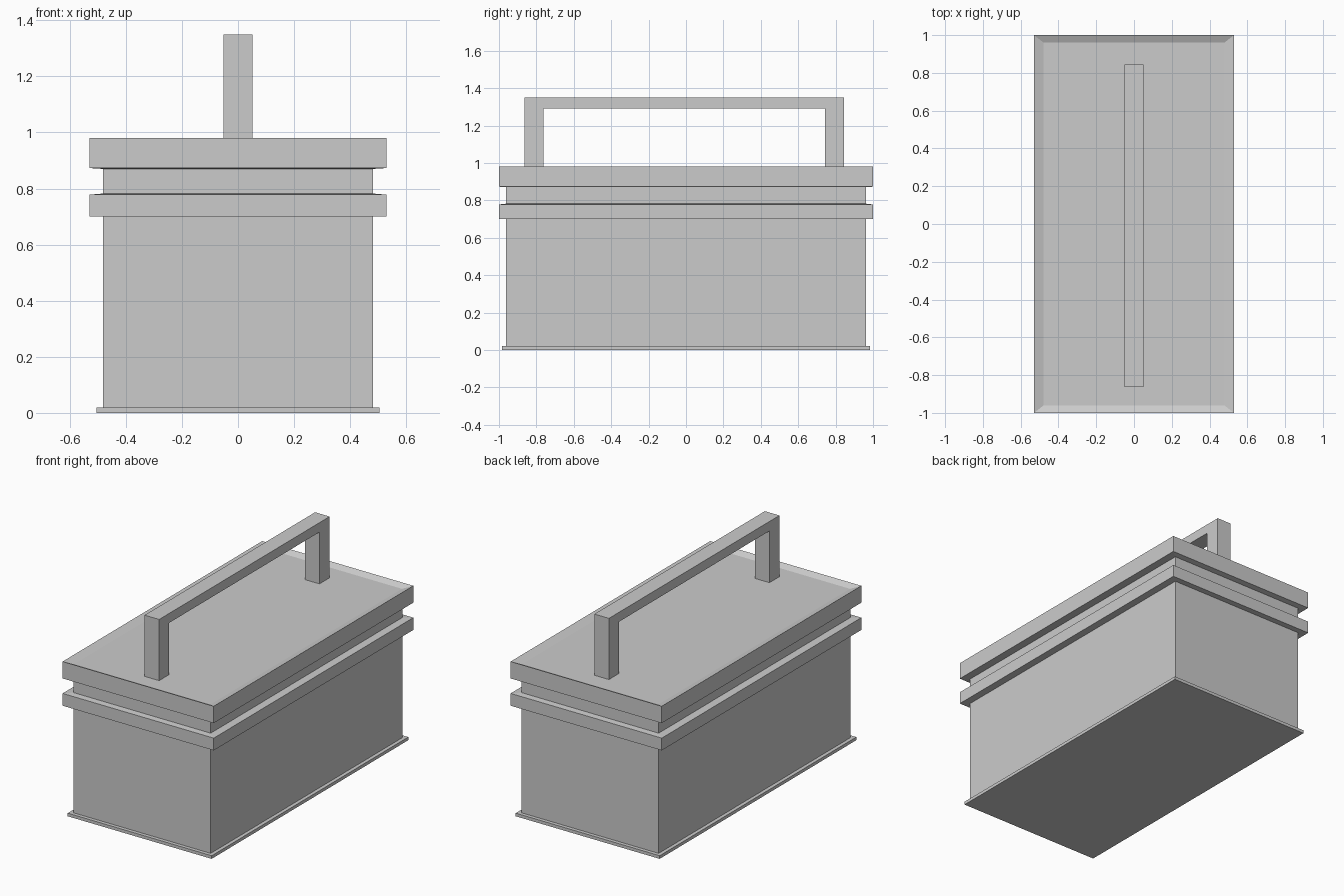
import bpy

if "Cube" in bpy.data.objects:
    bpy.data.objects.remove(bpy.data.objects["Cube"])


def make_object(name, verts, faces):
    mesh = bpy.data.meshes.new(name)
    mesh.from_pydata(verts, [], faces)
    mesh.update()
    obj = bpy.data.objects.new(name, mesh)
    bpy.context.collection.objects.link(obj)
    return obj


def rect_loft(name, rings, cap_bottom=False, cap_top=False):
    """Skin a stack of rectangles given as (half x, half y, z), bottom to top."""
    verts, faces = [], []
    for hx, hy, z in rings:
        verts += [(-hx, -hy, z), (hx, -hy, z), (hx, hy, z), (-hx, hy, z)]
    for r in range(len(rings) - 1):
        for i in range(4):
            j = (i + 1) % 4
            faces.append((r * 4 + i, r * 4 + j, r * 4 + 4 + j, r * 4 + 4 + i))
    if cap_bottom:
        faces.append((3, 2, 1, 0))
    if cap_top:
        n = len(verts) - 4
        faces.append((n, n + 1, n + 2, n + 3))
    return make_object(name, verts, faces)


WALL = (0.482, 0.962)
RIM = (0.53, 1.0)
FOOT = (0.505, 0.985)

# Box body: foot flange, walls, projecting band and neck under the lid
rect_loft("box_body", [
    (*FOOT, 0.0), (*FOOT, 0.02), (*WALL, 0.02), (*WALL, 0.70),
    (*RIM, 0.70), (*RIM, 0.778), (*WALL, 0.782), (*WALL, 0.87),
], cap_bottom=True)

# Lid: overhanging slab with a shallow dished top
rect_loft("lid", [
    (*WALL, 0.87), (*RIM, 0.873), (*RIM, 0.98), (0.478, 0.96, 0.962),
], cap_top=True)

# Handle: bracket profile in the y-z plane, extruded along x
profile = [(-0.863, 0.962), (-0.763, 0.962), (-0.763, 1.29), (0.743, 1.29),
           (0.743, 0.962), (0.845, 0.962), (0.845, 1.35), (-0.863, 1.35)]
n = len(profile)
verts = [(x, y, z) for x in (-0.051, 0.051) for y, z in profile]
faces = [tuple(reversed(range(n))), tuple(range(n, 2 * n))]
faces += [(i, (i + 1) % n, n + (i + 1) % n, n + i) for i in range(n)]
make_object("handle", verts, faces)
